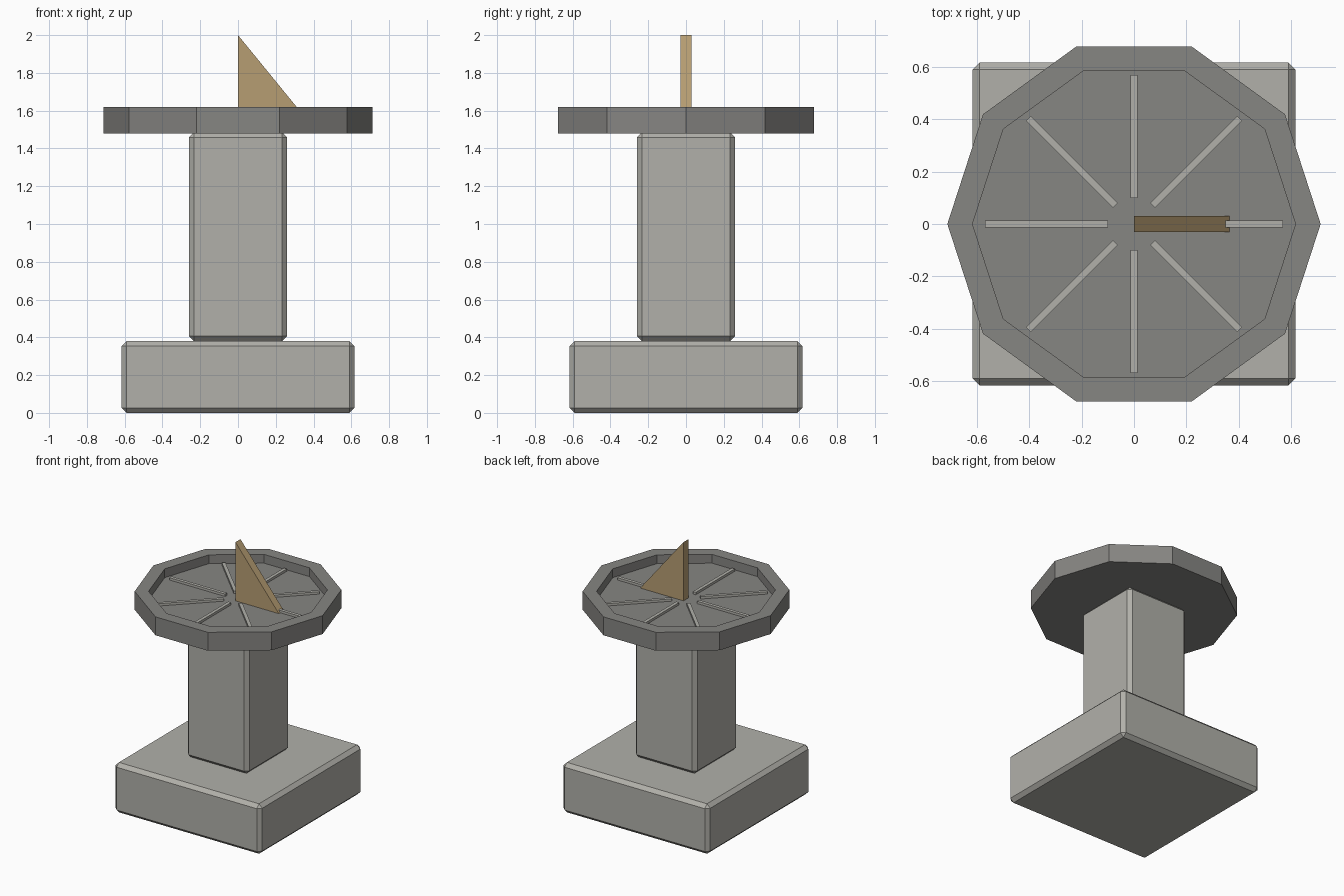
import bpy, bmesh, math
from mathutils import Matrix, Vector

cube = bpy.data.objects.get("Cube")
if cube:
    bpy.data.objects.remove(cube, do_unlink=True)


def material(name, rgb):
    mat = bpy.data.materials.new(name)
    mat.use_nodes = True
    colour = (*rgb, 1.0)
    mat.diffuse_color = colour
    shader = next(n for n in mat.node_tree.nodes if n.type == 'BSDF_PRINCIPLED')
    shader.inputs["Base Color"].default_value = colour
    return mat


pale_stone = material("pale stone", (0.44, 0.435, 0.40))
dark_stone = material("dark stone", (0.24, 0.236, 0.225))
bronze = material("bronze", (0.47, 0.34, 0.17))


def finish(bm, name, mat):
    bmesh.ops.recalc_face_normals(bm, faces=bm.faces)
    mesh = bpy.data.meshes.new(name)
    bm.to_mesh(mesh)
    bm.free()
    mesh.materials.append(mat)
    obj = bpy.data.objects.new(name, mesh)
    bpy.context.scene.collection.objects.link(obj)
    return obj


def block(name, mat, low, high, bevel=0.0, turn=0.0):
    """Box between two corners, turned about the vertical axis."""
    low, high = Vector(low), Vector(high)
    bm = bmesh.new()
    place = (Matrix.Rotation(turn, 4, 'Z') @ Matrix.Translation((low + high) / 2)
             @ Matrix.Diagonal((*(high - low), 1)))
    bmesh.ops.create_cube(bm, size=1, matrix=place)
    if bevel:
        bmesh.ops.bevel(bm, geom=bm.edges[:], offset=bevel, segments=1,
                        affect='EDGES')
    return finish(bm, name, mat)


# Pedestal: plinth and column with chamfered edges
block("plinth", pale_stone, (-0.617, -0.617, 0), (0.617, 0.617, 0.38), 0.027)
block("column", pale_stone, (-0.26, -0.26, 0.38), (0.26, 0.26, 1.485), 0.027)

# Ten-sided dial with a sunken floor, lofted through rings
SIDES, FLOOR = 10, 1.553
bm = bmesh.new()
rings = []
for radius, z in ((0.713, 1.48), (0.713, 1.62), (0.617, 1.62), (0.617, FLOOR)):
    rings.append([bm.verts.new((radius * math.cos(i * math.tau / SIDES),
                                radius * math.sin(i * math.tau / SIDES), z))
                  for i in range(SIDES)])
for a, b in zip(rings, rings[1:]):
    for i in range(SIDES):
        j = (i + 1) % SIDES
        bm.faces.new((a[i], a[j], b[j], b[i]))
bm.faces.new(rings[0])
bm.faces.new(rings[-1])
finish(bm, "dial", dark_stone)

# Raised hour lines radiating over the floor
for i in range(8):
    block(f"hour_line_{i + 1}", pale_stone, (0.1, -0.0125, FLOOR - 0.01),
          (0.57, 0.0125, FLOOR + 0.018), turn=i * math.tau / 8)

# Triangular gnomon
bm = bmesh.new()
face = bm.faces.new([bm.verts.new((x, -0.03, z))
                     for x, z in ((0, FLOOR), (0.365, FLOOR), (0, 2))])
side = bmesh.ops.extrude_face_region(bm, geom=[face])["geom"]
bmesh.ops.translate(bm, vec=(0, 0.06, 0),
                    verts=[v for v in side if isinstance(v, bmesh.types.BMVert)])
finish(bm, "gnomon", bronze)
